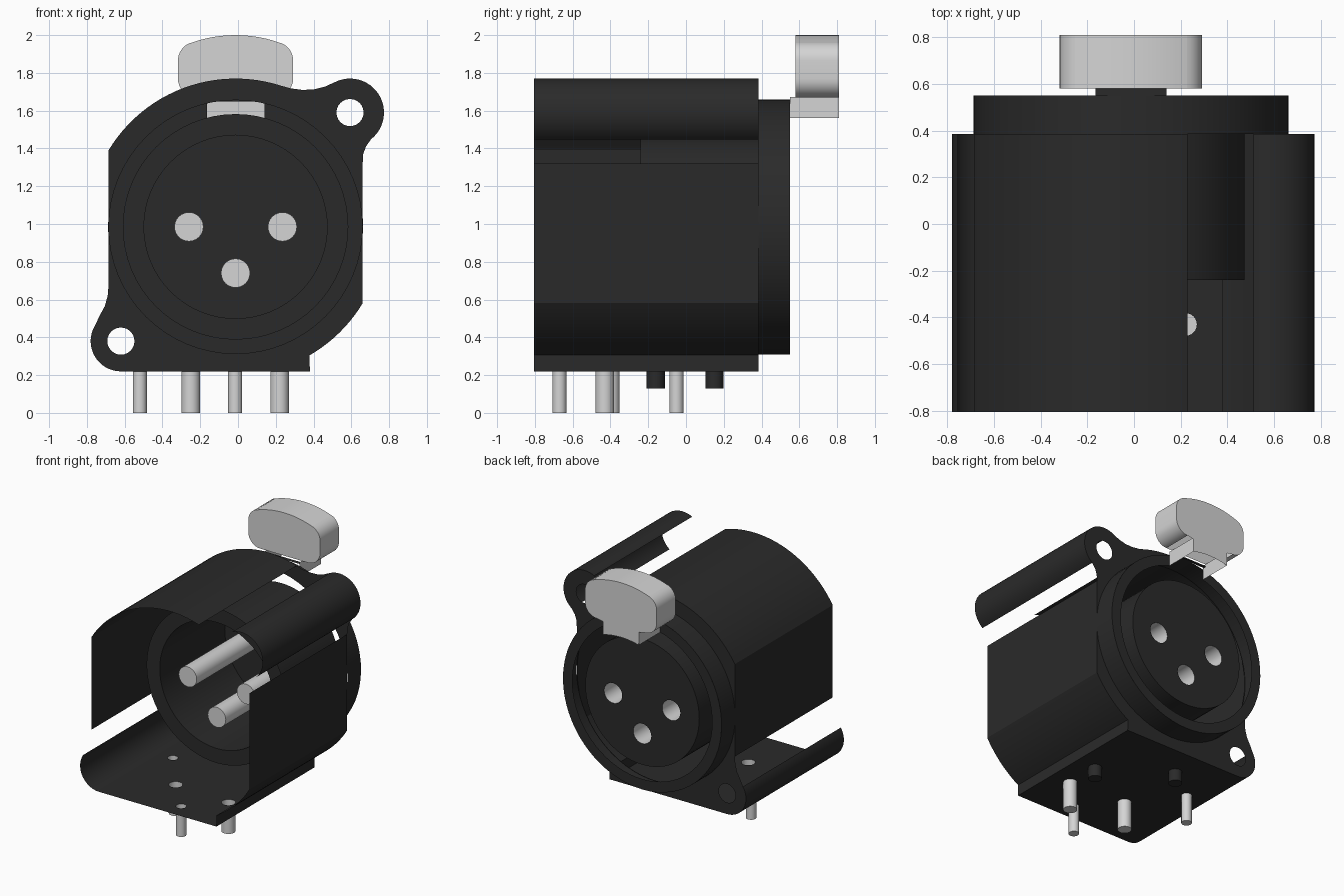
import bpy, bmesh
from math import sin, cos, acos, degrees, radians

if "Cube" in bpy.data.objects:
    bpy.data.objects.remove(bpy.data.objects["Cube"])


def material(name, value):
    m = bpy.data.materials.new(name)
    m.use_nodes = True
    col = (value, value, value, 1)
    m.diffuse_color = col
    m.node_tree.nodes["Principled BSDF"].inputs["Base Color"].default_value = col
    return m


BLACK = material("black plastic", 0.023)
METAL = material("light metal", 0.66)
CX, CZ = -0.013, 0.985            # connector axis
BACK, MOUTH, INNER = -0.805, 0.385, -0.24
RIM = 0.55


def arc(cx, cz, r, a0, a1, n=24):
    return [(cx + r * cos(radians(a0 + (a1 - a0) * i / n)),
             cz + r * sin(radians(a0 + (a1 - a0) * i / n))) for i in range(n + 1)]


def circle(cx, cz, r, n=48):
    return arc(cx, cz, r, 0, 360, n)[:-1]


def select(ob):
    bpy.ops.object.select_all(action='DESELECT')
    ob.select_set(True)
    bpy.context.view_layer.objects.active = ob


def finish(name, bm, mat):
    mesh = bpy.data.meshes.new(name)
    bm.to_mesh(mesh)
    bm.free()
    mesh.materials.append(mat)
    ob = bpy.data.objects.new(name, mesh)
    bpy.context.collection.objects.link(ob)
    select(ob)
    bpy.ops.object.shade_smooth_by_angle(angle=radians(30))


def strip(name, a, b, mat, closed=False):
    """Skin joining two matching rows of 3D points."""
    bm = bmesh.new()
    va, vb = [bm.verts.new(p) for p in a], [bm.verts.new(p) for p in b]
    n = len(a)
    for i in range(n if closed else n - 1):
        j = (i + 1) % n
        bm.faces.new((va[i], va[j], vb[j], vb[i]))
    finish(name, bm, mat)


def wall(name, pts, y0, y1, mat, closed=False):
    strip(name, [(x, y0, z) for x, z in pts], [(x, y1, z) for x, z in pts], mat, closed)


def tube(name, pts, z0, z1, mat, closed=False):
    strip(name, [(x, y, z0) for x, y in pts], [(x, y, z1) for x, y in pts], mat, closed)


def ring(name, r0, r1, y, slot=None):
    """Flat ring; slot is the half width of a straight-sided gap at the top."""
    rows = []
    for r in (r0, r1):
        a = degrees(acos(slot / r)) if slot else 90
        rows.append([(x, y, z) for x, z in arc(CX, CZ, r, 180 - a, 360 + a, 64)])
    strip(name, rows[0], rows[1], BLACK)


def sheet(name, loops, level, mat, flat=False):
    """Plate with holes from closed outlines, upright at y = level or flat at z = level."""
    cu = bpy.data.curves.new(name, 'CURVE')
    cu.dimensions, cu.fill_mode = '2D', 'BOTH'
    for pts in loops:
        s = cu.splines.new('POLY')
        s.points.add(len(pts) - 1)
        for p, (u, v) in zip(s.points, pts):
            p.co = (u, v, 0, 1)
        s.use_cyclic_u = True
    cu.materials.append(mat)
    ob = bpy.data.objects.new(name, cu)
    bpy.context.collection.objects.link(ob)
    if flat:
        ob.location.z = level
    else:
        ob.rotation_euler.x = radians(90)
        ob.location.y = level
    select(ob)
    bpy.ops.object.convert(target='MESH')


# Housing outline, run anticlockwise in separate stretches
crown = arc(CX, CZ, 0.785, 72, 148.9) + [(-0.685, 0.68)]
low_fillet = [(-0.69, 0.62), (-0.705, 0.565), (-0.735, 0.51)]
low_ear = arc(-0.62, 0.38, 0.16, 147, 270)
corner = (0.38, 0.22)
side = [corner] + arc(CX, CZ, 0.785, -60, -31, 10) + [(0.66, 1.32)]
right_fillet = [(0.663, 1.37), (0.677, 1.41)]
top_ear = arc(0.593, 1.59, 0.18, -52, 117)
top_fillet = [(0.46, 1.727), (0.4, 1.712), (0.34, 1.71), (0.28, 1.718)]

# Thin outer shell, open at the fillets
wall("shell_crown", crown, BACK, MOUTH, BLACK)
wall("shell_low_ear", low_ear, BACK, MOUTH, BLACK)
wall("shell_side", side, BACK, MOUTH, BLACK)
wall("shell_top_ear", top_ear, BACK, MOUTH, BLACK)

# Hollow solder legs and the floor they pass through
legs = [circle(x, y, r, 24) for x, y, r in
        [(-0.52, -0.05, 0.037), (-0.015, -0.67, 0.037), (0.22, -0.43, 0.049), (-0.25, -0.4, 0.049)]]
floor = [(-0.62, BACK), (0.38, BACK), (0.38, MOUTH), (-0.62, MOUTH)]
sheet("shell_floor", [floor] + legs, 0.22, BLACK, True)
for leg in legs:
    tube("solder_leg", leg, 0, 0.22, METAL, True)
    sheet("solder_leg_end", [leg], 0, METAL, True)

# Locating pegs
for x, y in [(0.22, -0.16), (-0.25, 0.15)]:
    peg = circle(x, y, 0.048, 24)
    tube("locating_peg", peg, 0.13, 0.22, BLACK, True)
    sheet("locating_peg_end", [peg], 0.13, BLACK, True)

# Mounting plate with screw holes
outline = crown + low_fillet + low_ear + side + right_fillet + top_ear + top_fillet
sheet("mounting_plate", [outline, circle(CX, CZ, 0.671, 64), circle(0.593, 1.59, 0.072, 24),
                         circle(-0.62, 0.38, 0.072, 24)], MOUTH, BLACK)

# Rim collar, with a slot at the top for the latch
wall("rim_collar", circle(CX, CZ, 0.675, 64), MOUTH, RIM, BLACK, True)
ring("rim_face", 0.595, 0.675, RIM, 0.152)

# Groove floor and hollow central plug
ring("groove_floor", 0.485, 0.597, INNER)
wall("plug_wall", circle(CX, CZ, 0.485, 64), INNER, RIM, BLACK, True)
contacts = [circle(x, z, 0.077, 24) for x, z in [(-0.26, CZ), (0.235, CZ), (CX, 0.74)]]
sheet("plug_face", [circle(CX, CZ, 0.485, 64)] + contacts, RIM, BLACK)

# Hollow contacts, closed at the inner end
for contact in contacts:
    wall("contact_tube", contact, INNER, RIM, METAL, True)
    sheet("contact_end", [contact], INNER, METAL)

# Release latch: rounded head, open underneath, on a thin three-sided stem
NEAR, FAR = 0.58, 0.81
W = 0.152
head = (arc(CX + 0.205, 1.77, 0.1, -90, 0, 8) + arc(CX + 0.205, 1.865, 0.1, 0, 70, 8)
        + arc(CX, 1.301, 0.699, 70, 110, 12)
        + arc(CX - 0.205, 1.865, 0.1, 110, 180, 8) + arc(CX - 0.205, 1.77, 0.1, 180, 270, 8))
wall("latch_head_edge", head, NEAR, FAR, METAL)
sheet("latch_head_front", [head], NEAR, METAL)
stem_foot = arc(CX, CZ, 0.595, 104.8, 75.2, 8)
sheet("latch_back", [head + [(CX - W, 1.66)] + stem_foot + [(CX + W, 1.66)]], FAR, METAL)
for x in (CX - W, CX + W):
    tube("latch_stem_side", [(x, RIM), (x, FAR)], 1.56, 1.672, METAL)
tube("latch_joint_edge", [(CX - W, RIM), (CX - W, NEAR), (CX + W, NEAR), (CX + W, RIM)],
     1.648, 1.658, BLACK)
sheet("latch_joint", [[(CX - W, RIM), (CX + W, RIM), (CX + W, NEAR), (CX - W, NEAR)]],
      1.658, BLACK, True)
